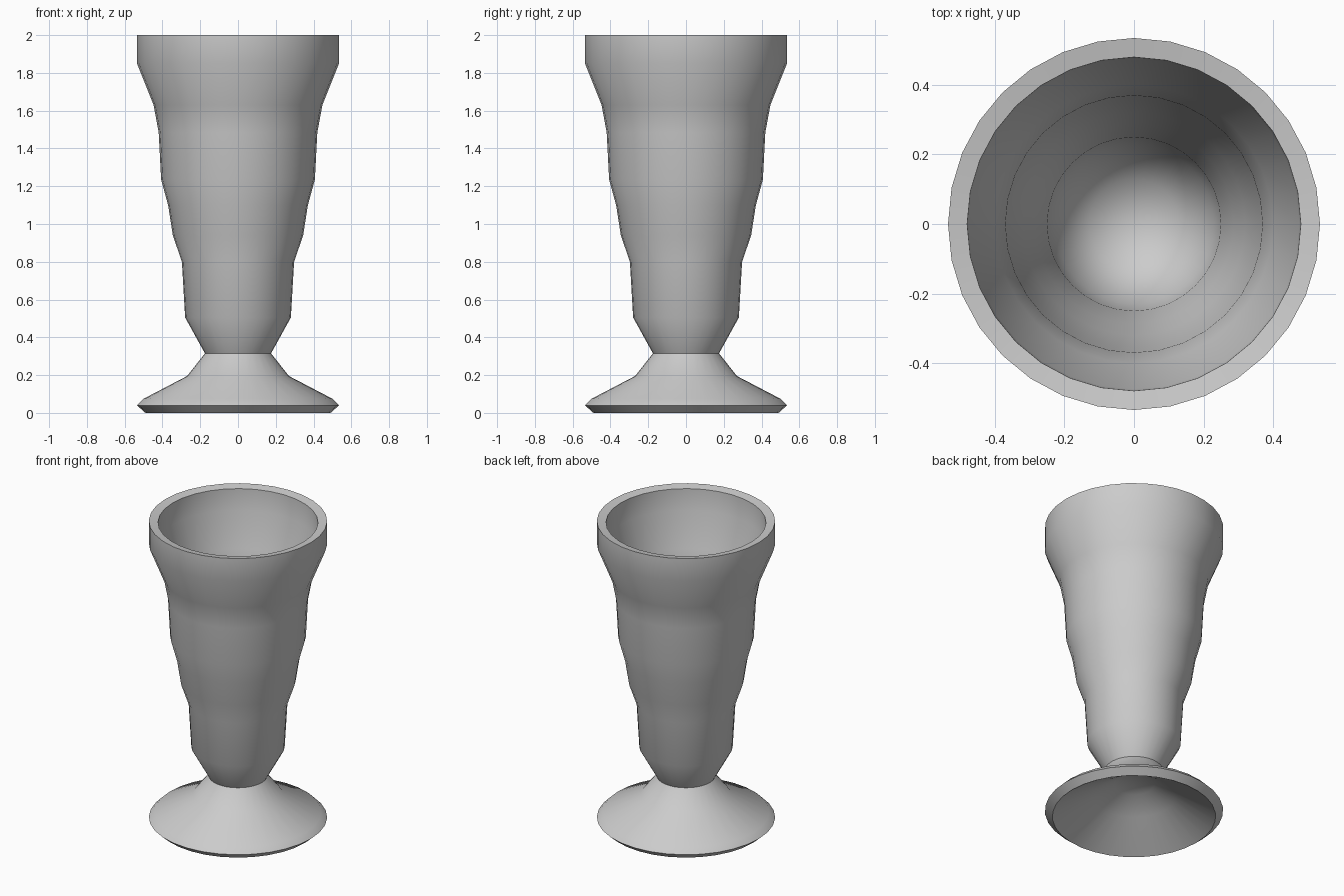
import bpy, bmesh, math

if "Cube" in bpy.data.objects:
    bpy.data.objects.remove(bpy.data.objects["Cube"])

SIDES = 32

def lathe(name, profile):
    """Spin an (r, z) profile around the z axis; r = 0 closes at the axis."""
    bm = bmesh.new()
    verts = [bm.verts.new((r, 0, z)) for r, z in profile]
    edges = [bm.edges.new(pair) for pair in zip(verts, verts[1:])]
    bmesh.ops.spin(bm, geom=verts + edges, cent=(0, 0, 0), axis=(0, 0, 1),
                   angle=math.tau, steps=SIDES, use_duplicate=False)
    bmesh.ops.remove_doubles(bm, verts=bm.verts, dist=0.0005)
    bmesh.ops.recalc_face_normals(bm, faces=bm.faces)
    mesh = bpy.data.meshes.new(name)
    bm.to_mesh(mesh)
    bm.free()
    obj = bpy.data.objects.new(name, mesh)
    bpy.context.collection.objects.link(obj)
    bpy.context.view_layer.objects.active = obj
    obj.select_set(True)
    bpy.ops.object.shade_smooth_by_angle(angle=math.radians(60))
    obj.select_set(False)
    return obj

# hollow underside of the foot, from the axis outwards
underside = [(0, 0.23), (0.12, 0.22), (0.25, 0.14), (0.49, 0.0)]

# foot, neck and stepped outer wall up to the rim
outer = [(0.535, 0.04), (0.50, 0.075), (0.27, 0.195), (0.175, 0.315),
         (0.28, 0.505), (0.297, 0.80), (0.345, 0.94), (0.37, 1.10),
         (0.407, 1.235), (0.42, 1.485), (0.447, 1.63), (0.535, 1.85),
         (0.535, 2.0)]

# rim and inside of the cup, back to the axis
inner = [(0.48, 1.99), (0.475, 1.85), (0.40, 1.63), (0.37, 1.485),
         (0.355, 1.235), (0.32, 1.10), (0.287, 0.94), (0.25, 0.80),
         (0.23, 0.54), (0.13, 0.40), (0, 0.37)]

lathe("footed_dessert_glass", underside + outer + inner)
